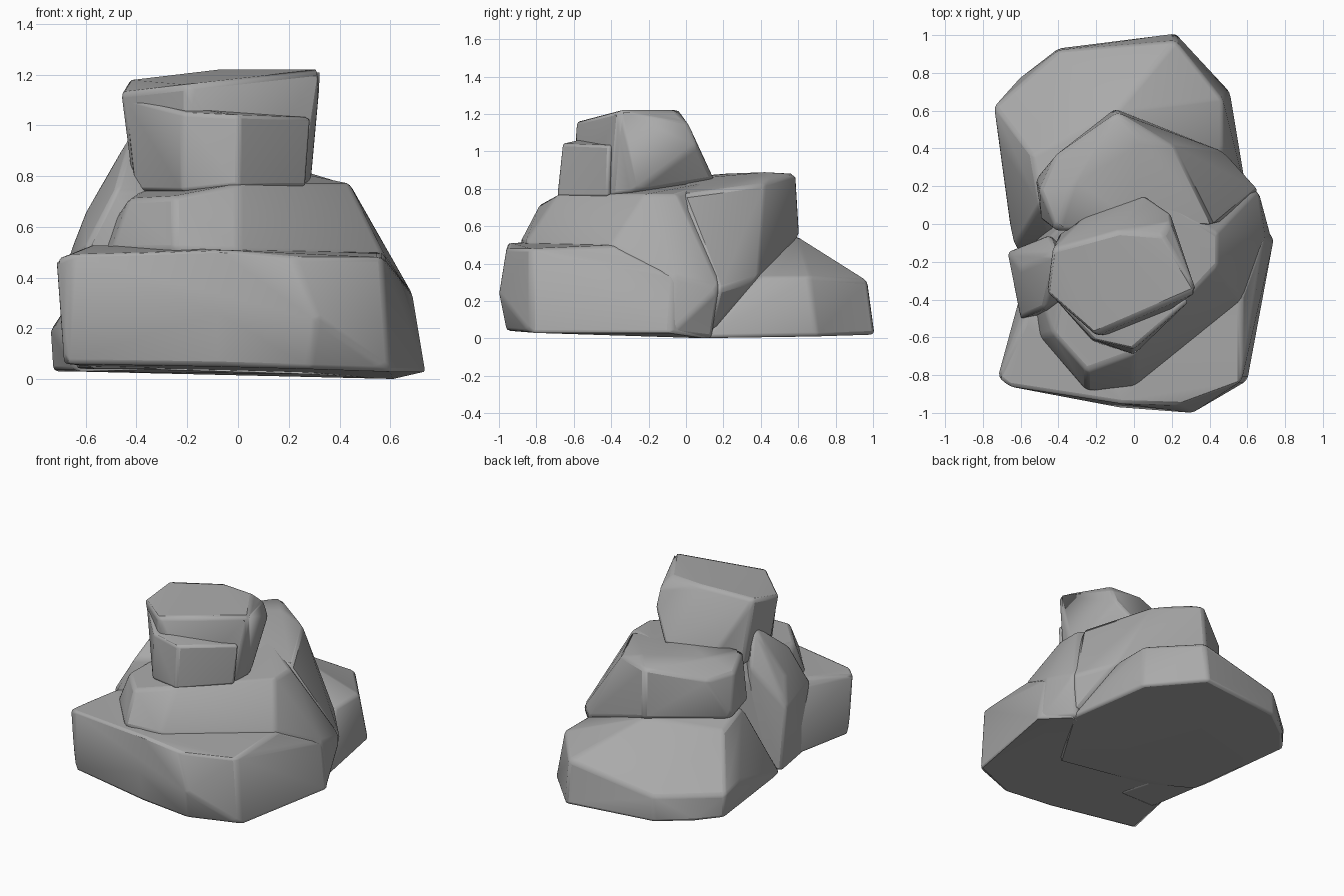
import bpy
import bmesh
from math import radians
from mathutils import Vector

cube = bpy.data.objects.get("Cube")
if cube:
    bpy.data.objects.remove(cube, do_unlink=True)

UNIT = 0.01  # corner positions are written in hundredths

stone = bpy.data.materials.new("stone_grey")
stone.use_nodes = True
stone_colour = (0.4, 0.4, 0.4, 1.0)
stone.diffuse_color = stone_colour
shader = next(n for n in stone.node_tree.nodes if n.type == 'BSDF_PRINCIPLED')
shader.inputs["Base Color"].default_value = stone_colour
shader.inputs["Roughness"].default_value = 0.8


def chunk(name, corners, bevel_width=0.02):
    """Make one faceted boulder: the hull of a few corners with worn edges."""
    bm = bmesh.new()
    for corner in corners:
        bm.verts.new(Vector(corner) * UNIT)
    hull = bmesh.ops.convex_hull(bm, input=bm.verts[:])
    leftover = {item for item in hull["geom_interior"] + hull["geom_unused"]
                if isinstance(item, bmesh.types.BMVert) and item.is_valid}
    bmesh.ops.delete(bm, geom=list(leftover), context='VERTS')
    # Merge nearly flat neighbours into broad facets
    bmesh.ops.dissolve_limit(bm, angle_limit=radians(6),
                             verts=bm.verts[:], edges=bm.edges[:])
    bmesh.ops.recalc_face_normals(bm, faces=bm.faces[:])

    mesh = bpy.data.meshes.new(name)
    bm.to_mesh(mesh)
    bm.free()
    mesh.materials.append(stone)
    rock = bpy.data.objects.new(name, mesh)
    bpy.context.collection.objects.link(rock)

    bevel = rock.modifiers.new("worn_edges", 'BEVEL')
    bevel.width = bevel_width
    bevel.segments = 2
    bevel.limit_method = 'ANGLE'
    bevel.angle_limit = radians(18)

    bpy.ops.object.select_all(action='DESELECT')
    rock.select_set(True)
    bpy.context.view_layer.objects.active = rock
    bpy.ops.object.shade_smooth_by_angle(angle=radians(35))
    return rock


# Broad front slab with a low shelf on its top
chunk("front_slab", [
    (-69, -81, 6), (-8, -93, 5), (28, -96, 4), (60, -83, 3),
    (74, -8, 3), (61, 12, 0), (-59, -50, 4), (-50, 0, 4),
    (-8, -97, 26), (31, -100, 24), (69, -6, 33),
    (-72, -81, 47), (-66, -86, 49), (-58, -52, 53), (-8, -95, 51),
    (22, -96, 48), (57, -83, 48), (57, -38, 50), (-45, -10, 52),
])

# Block closing the front slab on its far side, leaning up to the tower
chunk("side_block", [
    (-64, -14, 4), (-58, -50, 4), (-40, -6, 4), (-30, -50, 4),
    (-67, -15, 48), (-60, -50, 52), (-60, -24, 66),
    (-45, -6, 74), (-48, -45, 75), (-20, -30, 75), (-41, -16, 99),
])

# Sloping middle mass that carries the tower
chunk("body", [
    (73, -8, 3), (60, 14, 0), (-55, -10, 4), (40, -60, 5),
    (69, -6, 33), (66, 18, 27), (57, -40, 50),
    (0, -86, 51), (-25, -89, 51), (-50, -60, 51), (-56, -18, 52),
    (44, -22, 77), (44, -5, 77), (0, -69, 77),
    (-25, -78, 72), (-43, -58, 71), (-30, 8, 80), (12, 16, 84),
])

# Low slab spreading to the back, its underside running on below the body
chunk("back_slab", [
    (-73, 62, 3), (-60, 78, 3), (-40, 93, 3), (22, 101, 2),
    (51, 70, 1), (61, 10, 0), (-64, -12, 3), (-35, -30, 4), (30, -40, 2),
    (-74, 62, 19), (-71, 42, 20), (-40, 92, 20), (22, 97, 31),
    (47, 66, 33), (47, 41, 33), (-33, 87, 25), (-10, 59, 55),
    (-54, 36, 49), (-50, 10, 54),
])

# Raised shoulder between the tower and the back slab
chunk("back_shoulder", [
    (61, 12, 1), (66, 18, 26), (48, 38, 32), (-52, 24, 52), (-49, 2, 56),
    (-10, 61, 55), (-9, 59, 88), (-42, 36, 80), (-50, 18, 81),
    (4, 44, 89), (-33, 20, 88), (20, 42, 83),
    (-41, -4, 86), (42, -2, 77), (0, 0, 85),
])

# Tower flaring towards a tilted flat top
chunk("tower", [
    (-41, -32, 74), (-40, -6, 74), (-24, 6, 80), (6, 15, 85),
    (29, -28, 78), (26, -40, 76), (0, -58, 76), (-20, -58, 74),
    (19, 6, 103), (19, 1, 115),
    (-46, -36, 113), (-43, -13, 118), (-10, -4, 122), (15, -6, 122),
    (33, -36, 122), (-20, -59, 116),
])

# Step wrapping the front of the tower
chunk("tower_step", [
    (-41, -34, 74), (-22, -62, 74), (0, -69, 76), (27, -42, 76),
    (-45, -36, 111), (-22, -61, 105), (0, -66, 104), (29, -41, 103),
    (0, -20, 76), (0, -20, 104),
], 0.015)
